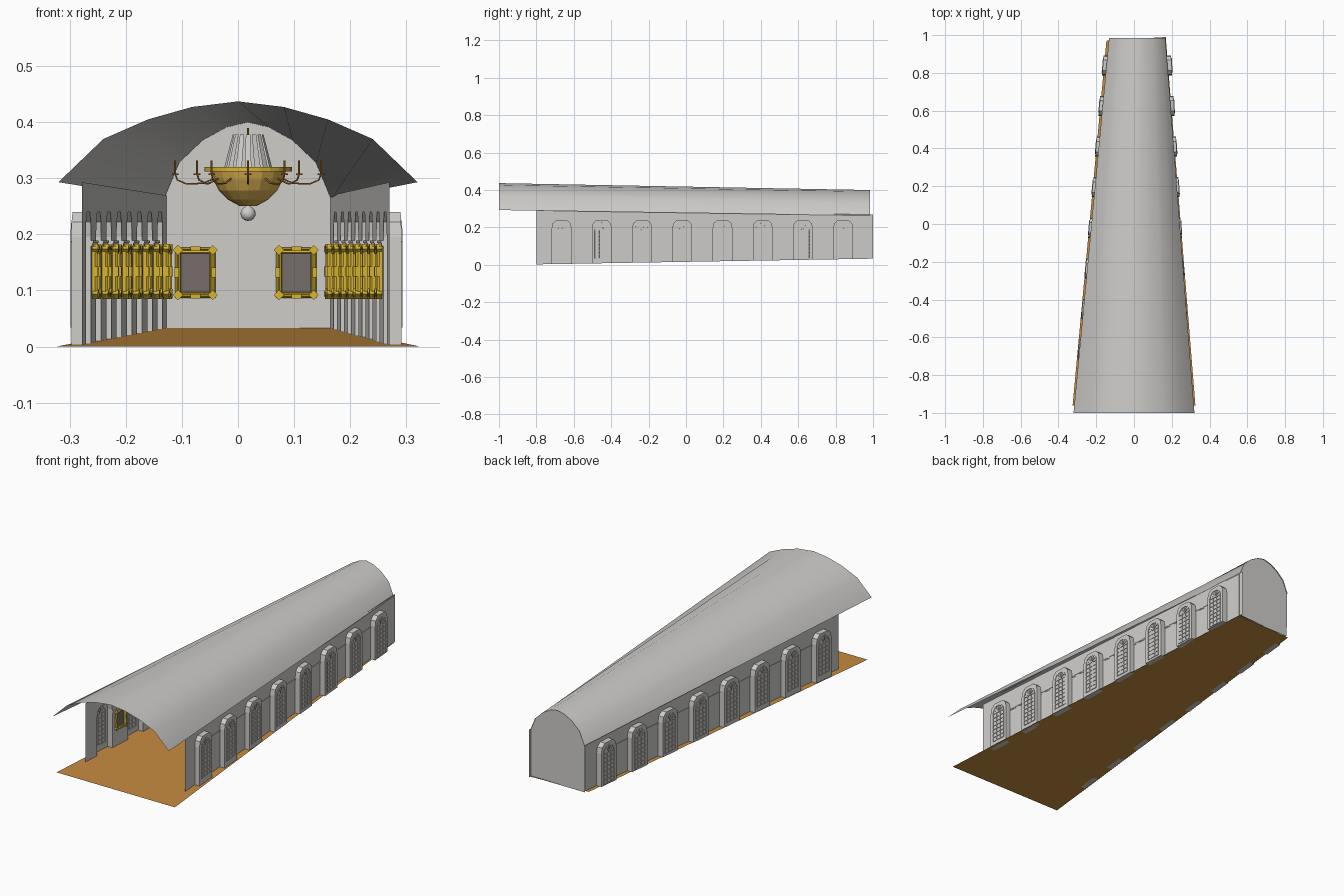
import bpy, bmesh, math
from mathutils import Matrix, Vector

if "Cube" in bpy.data.objects:
    bpy.data.objects.remove(bpy.data.objects["Cube"])


def mat(name, r, g, b):
    m = bpy.data.materials.new(name)
    m.diffuse_color = (r, g, b, 1)
    m.use_nodes = True
    m.node_tree.nodes["Principled BSDF"].inputs["Base Color"].default_value = m.diffuse_color
    return m


STONE = mat("pale stone", 0.62, 0.61, 0.59)
WOOD = mat("wood floor", 0.57, 0.26, 0.05)
GOLD = mat("gilt", 0.68, 0.46, 0.03)
CANVAS = mat("grey canvas", 0.18, 0.155, 0.145)
BRASS = mat("dark brass", 0.42, 0.18, 0.03)
AMBER = mat("amber glass", 0.68, 0.42, 0.08)


def finish(name, bm, material, smooth=None):
    me = bpy.data.meshes.new(name)
    bm.to_mesh(me)
    bm.free()
    ob = bpy.data.objects.new(name, me)
    bpy.context.collection.objects.link(ob)
    me.materials.append(material)
    if smooth:
        bpy.context.view_layer.objects.active = ob
        ob.select_set(True)
        bpy.ops.object.shade_smooth_by_angle(angle=math.radians(smooth))
        ob.select_set(False)
    return ob


def face(bm, pts):
    return bm.faces.new([bm.verts.new(p) for p in pts])


def loft(bm, rings, closed=True):
    """Join equal-length point rings with quads."""
    vs = [[bm.verts.new(p) for p in r] for r in rings]
    n = len(vs[0])
    for a, b in zip(vs, vs[1:]):
        for i in range(n if closed else n - 1):
            j = (i + 1) % n
            bm.faces.new((a[i], a[j], b[j], b[i]))
    return vs


def box(bm, M, c, s):
    bmesh.ops.create_cube(bm, size=1, matrix=M @ Matrix.Translation(c) @ Matrix.Diagonal((*s, 1)))


def lathe(name, profile, n, material, at, smooth=None):
    bm = bmesh.new()
    loft(bm, [[(at[0] + r * math.cos(k * math.tau / n), at[1] + r * math.sin(k * math.tau / n), z)
               for k in range(n)] for r, z in profile])
    bmesh.ops.recalc_face_normals(bm, faces=bm.faces)
    return finish(name, bm, material, smooth)


# the hall narrows towards the back (forced perspective)
def floor_z(y):
    return 0.033 * (y + 0.96) / 1.95


def wall_x(s, y):
    t = (y + 0.8) / 1.78
    return -0.278 + 0.151 * t if s < 0 else 0.270 - 0.105 * t


def wall_top(y):
    return 0.293 - 0.024 * (y + 0.8) / 1.8


# sloping floor
bm = bmesh.new()
face(bm, [(-0.325, -0.96, 0), (0.325, -0.96, 0), (0.168, 0.99, 0.033), (-0.146, 0.97, 0.033)])
finish("floor", bm, WOOD)

# tapering barrel vault
half_front = [(0.32, 0.293), (0.24, 0.37), (0.16, 0.405), (0.082, 0.427)]
front = [(-x, z) for x, z in half_front] + [(0, 0.437)] + [(x, z) for x, z in reversed(half_front)]
half_back = [(0.149, 0.263), (0.122, 0.328), (0.080, 0.368), (0.038, 0.391)]
back = [(0.017 - x, z) for x, z in half_back] + [(0.017, 0.4)] + [(0.017 + x, z) for x, z in reversed(half_back)]
bm = bmesh.new()
loft(bm, [[(x, -1, z) for x, z in front], [(x, 0.985, z) for x, z in back]], closed=False)
bmesh.ops.reverse_faces(bm, faces=bm.faces) if bm.faces[:] and bm.faces[:][0].normal.z < 0 else None
finish("vault", bm, STONE, 40)

# back wall
bm = bmesh.new()
face(bm, [(-0.13, 0.98, 0.03), (0.166, 0.98, 0.03)] + [(x, 0.98, z) for x, z in reversed(back)])
finish("back_wall", bm, STONE)

WINDOWS = [-0.665 + 0.215 * i for i in range(8)]
ARCH = [(-0.053, 0.195), (-0.048, 0.222), (-0.028, 0.24), (0.028, 0.24), (0.048, 0.222), (0.053, 0.195)]
DEPTH = 0.026


def niche(y):
    """Arched outline of one window niche as (y, z) points."""
    return ([(y - 0.053, floor_z(y - 0.053))] + [(y + u, z) for u, z in ARCH]
            + [(y + 0.053, floor_z(y + 0.053))])


def wall_matrix(origin, u, n):
    """Local axes: x along the wall, y up, z out of the wall."""
    M = Matrix((u, Vector((0, 0, 1)), n)).transposed().to_4x4()
    M.translation = origin
    return M


def side_matrix(s, y, z):
    u = Vector((wall_x(s, y + 0.1) - wall_x(s, y), 0.1, 0)).normalized()
    n = Vector((0, 0, 1)).cross(u)
    if n.x * s > 0:
        n = -n
    return wall_matrix(Vector((wall_x(s, y), y, z)), u, n)


for s, side in ((-1, "left"), (1, "right")):
    end = 1.0 if s > 0 else 0.98
    # comb-shaped wall sheet with arched openings
    bm = bmesh.new()
    outline = [(-0.8, floor_z(-0.8))]
    for y in WINDOWS:
        outline += niche(y)
    outline += [(end, floor_z(end)), (end, wall_top(end)), (-0.8, wall_top(-0.8))]
    face(bm, [(wall_x(s, y), y, z) for y, z in outline])
    finish(side + "_wall", bm, STONE)

    # window niches: reveal and outer panel
    bm = bmesh.new()
    for y in WINDOWS:
        pts = niche(y)
        inner = [(wall_x(s, a), a, z) for a, z in pts]
        outer = [(wall_x(s, a) + s * DEPTH, a, z) for a, z in pts]
        rings = loft(bm, [inner, outer])
        bm.faces.new(rings[1])
    finish(side + "_window_niches", bm, STONE)

    # window bars with fan tops
    bm = bmesh.new()
    for y in WINDOWS:
        M = Matrix.Translation((s * DEPTH, 0, 0)) @ side_matrix(s, y, 0)
        for u in (-0.036, -0.012, 0.012, 0.036):
            box(bm, M, (u, 0.11, 0), (0.004, 0.15, 0.006))
        for k in range(8):
            box(bm, M, (0, 0.036 + k * 0.0213, 0), (0.074, 0.004, 0.006))
        for k in range(7):
            a = math.pi * k / 6
            p = M @ Matrix.Translation((0, 0.187, 0)) @ Matrix.Rotation(a, 4, 'Z')
            if 0 < k < 6:
                box(bm, p, (0.018, 0, 0), (0.036, 0.003, 0.006))
            if k < 6:
                q = M @ Matrix.Translation((0, 0.187, 0)) @ Matrix.Rotation(a + math.pi / 12, 4, 'Z')
                box(bm, q, (0.035, 0, 0), (0.004, 0.02, 0.006))
    finish(side + "_window_bars", bm, STONE)

    # impost moulding on the piers between windows
    bm = bmesh.new()
    for y in WINDOWS[:-1]:
        M = side_matrix(s, y + 0.1075, 0.187)
        box(bm, M, (0, 0, 0.001), (0.109, 0.005, 0.007))
        box(bm, M, (0, -0.005, 0.001), (0.109, 0.005, 0.004))
    finish(side + "_moulding", bm, STONE)

# picture frames on side and back walls
W, H = 0.036, 0.045
PROFILE = [(0, 0), (0, 0.006), (0.003, 0.010), (0.006, 0.006), (0.009, 0.008), (0.011, 0.002)]


def picture(frames, canvases, M):
    loft(frames, [[M @ Vector((a * (W - i), b * (H - i), d))
                   for a, b in ((-1, -1), (1, -1), (1, 1), (-1, 1))] for i, d in PROFILE])
    for a in (-1, 1):
        for b in (-1, 1):   # carved corners
            box(frames, M @ Matrix.Translation((a * (W - 0.005), b * (H - 0.005), 0.006))
                @ Matrix.Rotation(math.pi / 4, 4, 'Z'), (0, 0, 0), (0.013, 0.013, 0.010))
        box(frames, M, (a * (W - 0.003), 0, 0.006), (0.008, 0.018, 0.010))
        box(frames, M, (0, a * (H - 0.003), 0.006), (0.018, 0.008, 0.010))
    face(canvases, [M @ Vector((a * (W - 0.009), b * (H - 0.009), 0.003))
                    for a, b in ((-1, -1), (1, -1), (1, 1), (-1, 1))])


frames, canvases = bmesh.new(), bmesh.new()
for s in (-1, 1):
    for y in WINDOWS:
        picture(frames, canvases, side_matrix(s, min(y + 0.1075, 0.935), 0.134))
for x in (-0.076, 0.104):
    picture(frames, canvases, wall_matrix(Vector((x, 0.979, 0.132)), Vector((1, 0, 0)), Vector((0, -1, 0))))
finish("picture_frames", frames, GOLD)
finish("picture_canvases", canvases, CANVAS)

# chandelier
C = (0.018, 0.2)
lathe("chandelier_bowl", [(0.066, 0.314), (0.062, 0.298), (0.052, 0.278), (0.036, 0.262), (0.016, 0.251), (0.001, 0.25)],
      16, AMBER, C)
lathe("chandelier_ring", [(0.070, 0.312), (0.078, 0.312), (0.078, 0.320), (0.070, 0.320), (0.070, 0.312)], 24, GOLD, C)
lathe("chandelier_rod", [(0.001, 0.25), (0.002, 0.25), (0.002, 0.39), (0.001, 0.39)], 8, BRASS, C)
lathe("chandelier_drop", [(0.004, 0.252)] + [(0.013 * math.sin(a) + 0.0005, 0.237 + 0.013 * math.cos(a))
      for a in [math.pi * k / 8 for k in range(1, 9)]], 16, STONE, C, 40)

# crystal strands rising to the crown
bm = bmesh.new()
for k in range(16):
    a = k * math.tau / 16
    d = Vector((math.cos(a), math.sin(a), 0))
    t = Vector((-d.y, d.x, 0))
    o = Vector((C[0], C[1], 0))
    face(bm, [o + d * r + t * w + Vector((0, 0, z)) for r, w, z in
              ((0.044, -0.006, 0.318), (0.044, 0.006, 0.318), (0.028, 0.004, 0.378), (0.028, -0.004, 0.378))])
finish("chandelier_strands", bm, STONE)

# curved arms with candles
cu = bpy.data.curves.new("chandelier_arms", 'CURVE')
cu.dimensions = '3D'
cu.bevel_depth = 0.0016
cu.bevel_resolution = 1
cu.materials.append(BRASS)
candles = bmesh.new()
for k in range(12):
    a = k * math.tau / 12
    R = 0.13 if k % 2 == 0 else 0.105
    path = [(0.06, 0.300), (0.08, 0.291), (R - 0.02, 0.290), (R - 0.004, 0.297), (R, 0.308)]
    sp = cu.splines.new('POLY')
    sp.points.add(len(path) - 1)
    for p, (r, z) in zip(sp.points, path):
        p.co = (C[0] + r * math.cos(a), C[1] + r * math.sin(a), z, 1)
    M = Matrix.Translation((C[0] + R * math.cos(a), C[1] + R * math.sin(a), 0))
    for r, h, z in ((0.006, 0.003, 0.307), (0.0018, 0.024, 0.32)):
        bmesh.ops.create_cone(candles, cap_ends=True, segments=8, radius1=r, radius2=r, depth=h,
                              matrix=M @ Matrix.Translation((0, 0, z)))
bpy.context.collection.objects.link(bpy.data.objects.new("chandelier_arms", cu))
finish("chandelier_candles", candles, BRASS)
